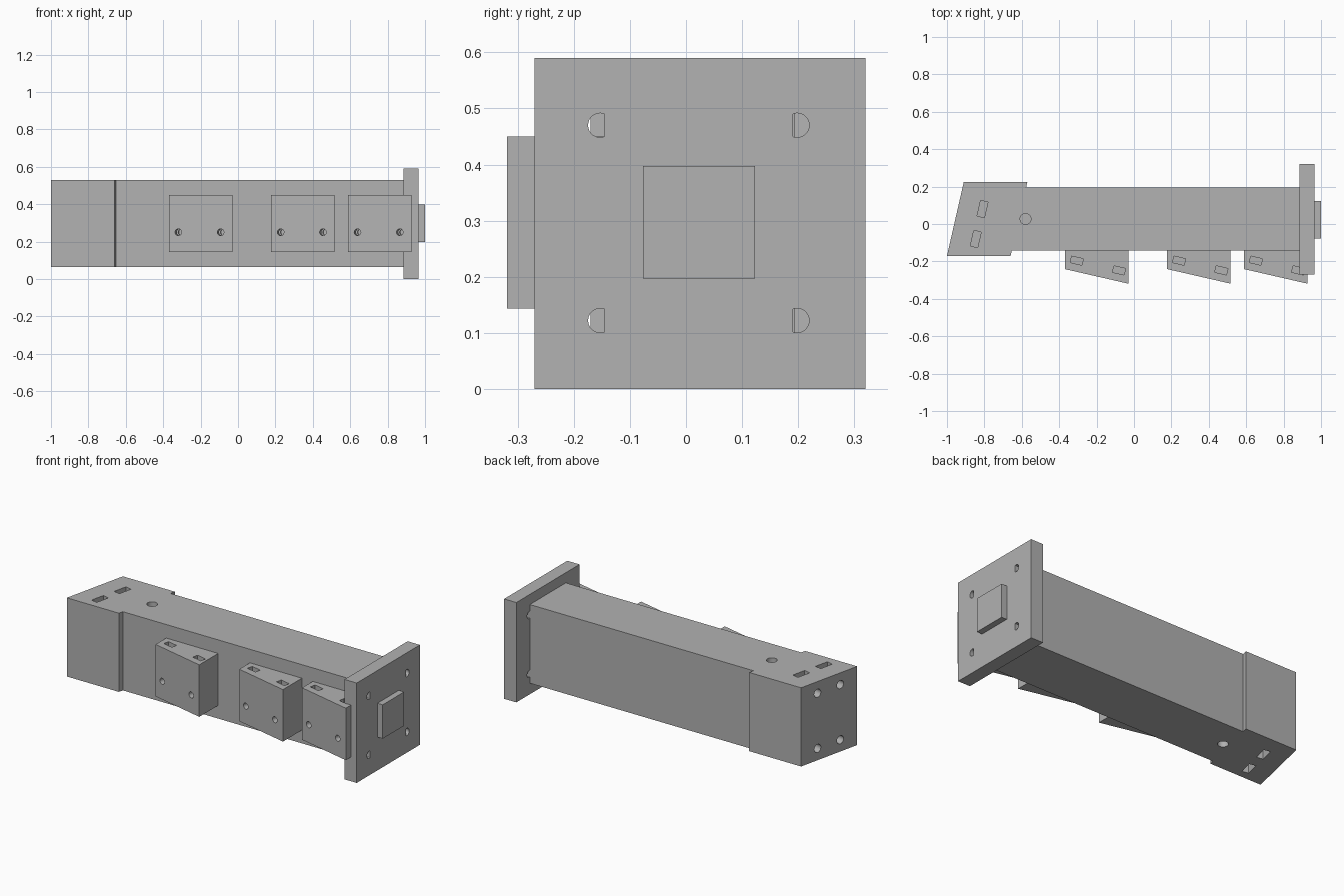
import bpy, math
from mathutils import Matrix, Vector

if "Cube" in bpy.data.objects:
    bpy.data.objects.remove(bpy.data.objects["Cube"])

TILT = math.radians(-13)          # slant shared by the head end and the wedges
MID_Z = 0.2975                    # height of the beam's centre line

grey = bpy.data.materials.new("grey")
grey.diffuse_color = (0.445, 0.445, 0.445, 1)
grey.use_nodes = True
grey.node_tree.nodes["Principled BSDF"].inputs["Base Color"].default_value = grey.diffuse_color


def prism(name, pts, low, high, axis="z"):
    """Extrude an outline along z, or a (y, z) outline along x."""
    n = len(pts)
    place = (lambda p, h: (p[0], p[1], h)) if axis == "z" else (lambda p, h: (h, p[0], p[1]))
    verts = [place(p, h) for h in (low, high) for p in pts]
    faces = [list(range(n))[::-1], list(range(n, 2 * n))]
    faces += [(i, (i + 1) % n, n + (i + 1) % n, n + i) for i in range(n)]
    mesh = bpy.data.meshes.new(name)
    mesh.from_pydata(verts, [], faces)
    mesh.materials.append(grey)
    obj = bpy.data.objects.new(name, mesh)
    bpy.context.collection.objects.link(obj)
    return obj


def rect(a0, a1, b0, b1):
    return [(a0, b0), (a1, b0), (a1, b1), (a0, b1)]


def arc(r, start=0.0, sweep=2 * math.pi, n=32, closed=True):
    steps = n if closed else n - 1
    return [(r * math.cos(start + sweep * i / steps),
             r * math.sin(start + sweep * i / steps)) for i in range(n)]


def slot(x, y, sx, sy, low, high):
    """Tilted rectangular pocket cutter."""
    c = prism("slot_cutter", rect(-sx / 2, sx / 2, -sy / 2, sy / 2), low, high)
    c.data.transform(Matrix.Translation((x, y, 0)) @ Matrix.Rotation(TILT, 4, "Z"))
    return c


def drill(x, y, z, r, back, out, turn):
    """Round cutter, from 'back' inside to 'out' outside, along a tilted axis."""
    c = prism("drill_cutter", arc(r), -back, out)
    c.data.transform(Matrix.Translation((x, y, z)) @ Matrix.Rotation(TILT, 4, "Z") @ turn)
    return c


def cut(obj, cutters):
    for c in cutters:
        m = obj.modifiers.new("cut", "BOOLEAN")
        m.operation, m.solver, m.object = "DIFFERENCE", "EXACT", c
    bpy.context.view_layer.update()
    graph = bpy.context.evaluated_depsgraph_get()
    mesh = bpy.data.meshes.new_from_object(obj.evaluated_get(graph))
    obj.modifiers.clear()
    obj.data = mesh
    for c in cutters:
        bpy.data.objects.remove(c)


# Beam with the wider slanted head
beam = prism("beam", [(-1.0, -0.17), (-0.66, -0.17), (-0.653, -0.142), (0.9, -0.142),
                      (0.9, 0.194), (-0.577, 0.194), (-0.57, 0.225), (-0.91, 0.225)],
             0.065, 0.53)
cutters = []
to_end = Matrix.Rotation(math.radians(-90), 4, "Y")
for x, y in ((-0.81, 0.08), (-0.846, -0.08)):
    for side in (1, -1):
        z = MID_Z + side * 0.163
        lo, hi = sorted((z - side * 0.045, z + side * 0.2))
        cutters.append(slot(x, y, 0.04, 0.085, lo, hi))             # nut pocket
        cutters.append(drill(x, y, z, 0.024, 0.06, 0.25, to_end))   # bolt hole
for lo, hi in ((0.43, 0.6), (0.0, 0.165)):                          # round recesses
    c = prism("recess_cutter", arc(0.029), lo, hi)
    c.data.transform(Matrix.Translation((-0.58, 0.027, 0)))
    cutters.append(c)
cut(beam, cutters)

# Square end flange with half-round bolt openings
flange = prism("end_flange", rect(-0.27, 0.32, 0, 0.59), 0.885, 0.965, "x")
cutters = []
for y, side, edge in ((-0.153, -1, -0.145), (0.198, 1, 0.191)):
    a = math.acos(-0.0075 / 0.0215)
    mid = 0 if side > 0 else math.pi
    outline = arc(0.0215, mid - a, 2 * a, 24, False)
    for z in (0.122, 0.47):
        cutters.append(prism("opening_cutter", [(y + p, z + q) for p, q in outline],
                             0.8, 1.1, "x"))
cut(flange, cutters)

# Square boss on the flange
prism("square_boss", rect(-0.077, 0.123, 0.197, 0.397), 0.96, 1.0, "x")

# Three wedge mounts on the front side
to_front = Matrix.Rotation(math.radians(90), 4, "X")
for i, x in enumerate((-0.37, 0.177, 0.588)):
    wedge = prism(f"wedge_mount_{i + 1}",
                  [(x, -0.241), (x + 0.34, -0.319), (x + 0.34, -0.14), (x, -0.14)],
                  0.143, 0.45)
    cutters = []
    for dx, y in ((0.064, -0.196), (0.29, -0.248)):
        cutters.append(slot(x + dx, y, 0.064, 0.035, 0.218, 0.6))           # nut pocket
        cutters.append(drill(x + dx, y, 0.25, 0.018, 0.03, 0.15, to_front))  # bolt hole
    cut(wedge, cutters)

# Smooth the round walls, keep the edges sharp
for obj in bpy.context.collection.objects:
    obj.select_set(True)
    bpy.context.view_layer.objects.active = obj
bpy.ops.object.shade_smooth_by_angle(angle=math.radians(30))
